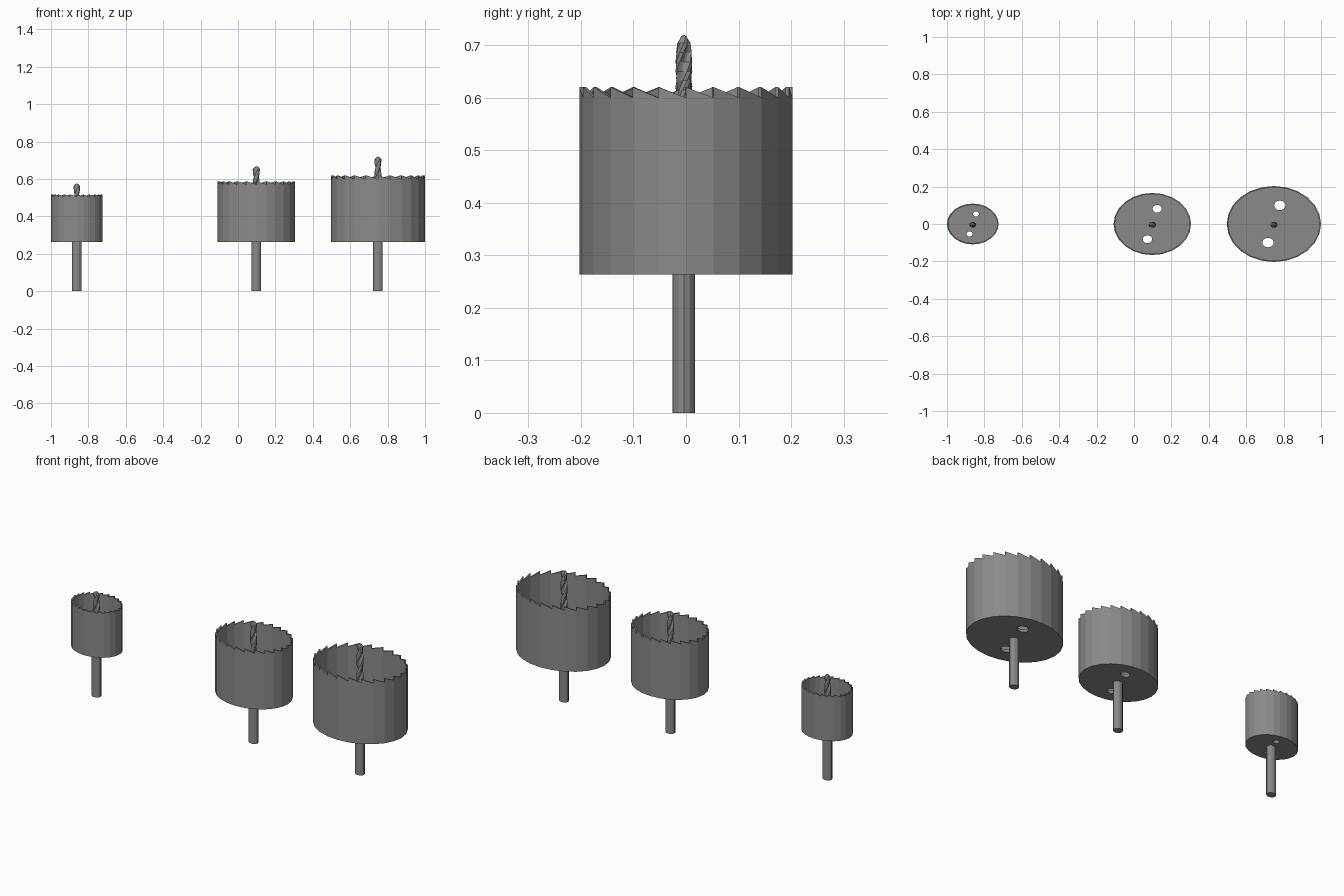
import bpy, bmesh
from math import cos, sin, pi, tau

if "Cube" in bpy.data.objects:
    bpy.data.objects.remove(bpy.data.objects["Cube"], do_unlink=True)

steel = bpy.data.materials.new("grey_steel")
steel.use_nodes = True
GREY = (0.265, 0.25, 0.257, 1)
steel.diffuse_color = GREY
steel.node_tree.nodes["Principled BSDF"].inputs["Base Color"].default_value = GREY

SIDES = 24      # one tooth per wall facet
STRETCH = 1.23  # the round parts are wider in x than in y
BASE = 0.263    # underside of the cups
AXIS_Y = -0.004


def finish(bm, name, location, thickness=0, offset=-1):
    mesh = bpy.data.meshes.new(name)
    bm.to_mesh(mesh)
    bm.free()
    mesh.materials.append(steel)
    obj = bpy.data.objects.new(name, mesh)
    obj.location = location
    bpy.context.collection.objects.link(obj)
    if thickness:
        mod = obj.modifiers.new("thickness", 'SOLIDIFY')
        mod.thickness = thickness
        mod.offset = offset
    return obj


def ellipse(bm, rx, ry, z, count, cx=0, cy=0):
    return [bm.verts.new((cx + rx * cos(tau * i / count),
                          cy + ry * sin(tau * i / count), z)) for i in range(count)]


def cup_wall(name, x, rx, ry, top):
    """Thin faceted wall whose upper edge is a ring of saw teeth."""
    bm = bmesh.new()
    tooth = 0.1 * ry
    low = ellipse(bm, rx, ry, BASE, SIDES)
    valley = ellipse(bm, rx, ry, top - tooth, SIDES)
    peak = ellipse(bm, rx, ry, top, SIDES)
    for i in range(SIDES):
        j = (i + 1) % SIDES
        bm.faces.new((low[i], low[j], valley[j], peak[i], valley[i]))
    finish(bm, name, (x, 0, 0), 0.007)


def cup_floor(name, x, rx, ry):
    """Plate with two oval slug holes."""
    bm = bmesh.new()
    loops = [ellipse(bm, rx * 0.99, ry * 0.99, BASE, SIDES)]
    for s in (1, -1):
        loops.append(ellipse(bm, rx * 0.12, ry * 0.125, BASE, 16,
                             s * rx * 0.125, s * ry * 0.49))
    edges = [bm.edges.new((a, b)) for loop in loops
             for a, b in zip(loop, loop[1:] + loop[:1])]
    bmesh.ops.triangle_fill(bm, edges=edges, use_beauty=True, normal=(0, 0, 1))
    for face in bm.faces:
        face.normal_update()
        if face.normal.z < 0:
            face.normal_flip()
    finish(bm, name, (x, 0, 0), 0.015, 1)


def loft(bm, rings):
    for a, b in zip(rings, rings[1:]):
        for i in range(len(a)):
            j = (i + 1) % len(a)
            bm.faces.new((a[i], a[j], b[j], b[i]))


def shank(name, x):
    """Straight shaft below the cup."""
    bm = bmesh.new()
    rings = [ellipse(bm, 0.0255, 0.0215, z, 12) for z in (0, BASE + 0.005)]
    loft(bm, rings)
    bm.faces.new(rings[0][::-1])
    bm.faces.new(rings[1])
    finish(bm, name, (x, AXIS_Y, 0))


def drill(name, x, r, tip):
    """Twisted two-flute pilot bit with a blunt cone point."""
    flute = [1, 1, 0.92, 0.5, 0.5, 0.92] * 2
    start, shoulder = BASE + 0.01, tip - 0.016
    steps = 24
    levels = [(start + (shoulder - start) * k / steps, 1) for k in range(steps + 1)]
    levels.append((tip - 0.004, 0.5))
    bm = bmesh.new()
    rings = []
    for z, scale in levels:
        turn = tau * (z - tip) / 0.2
        ring = []
        for i, f in enumerate(flute):
            a = tau * i / len(flute) + turn
            ring.append(bm.verts.new((STRETCH * r * f * scale * cos(a),
                                      r * f * scale * sin(a), z)))
        rings.append(ring)
    loft(bm, rings)
    bm.faces.new(rings[0][::-1])
    point = bm.verts.new((0, 0, tip))
    last = rings[-1]
    for a, b in zip(last, last[1:] + last[:1]):
        bm.faces.new((a, b, point))
    finish(bm, name, (x, AXIS_Y, 0))


# size, centre x, half widths, tooth height, bit radius and bit tip
for size, x, rx, ry, top, r, tip in (
        ("small", -0.862, 0.138, 0.109, 0.517, 0.0145, 0.577),
        ("medium", 0.098, 0.207, 0.166, 0.588, 0.016, 0.669),
        ("large", 0.748, 0.252, 0.203, 0.62, 0.016, 0.72)):
    cup_wall(size + "_cup_wall", x, rx, ry, top)
    cup_floor(size + "_cup_floor", x, rx, ry)
    shank(size + "_shank", x)
    drill(size + "_pilot_drill", x, r, tip)
